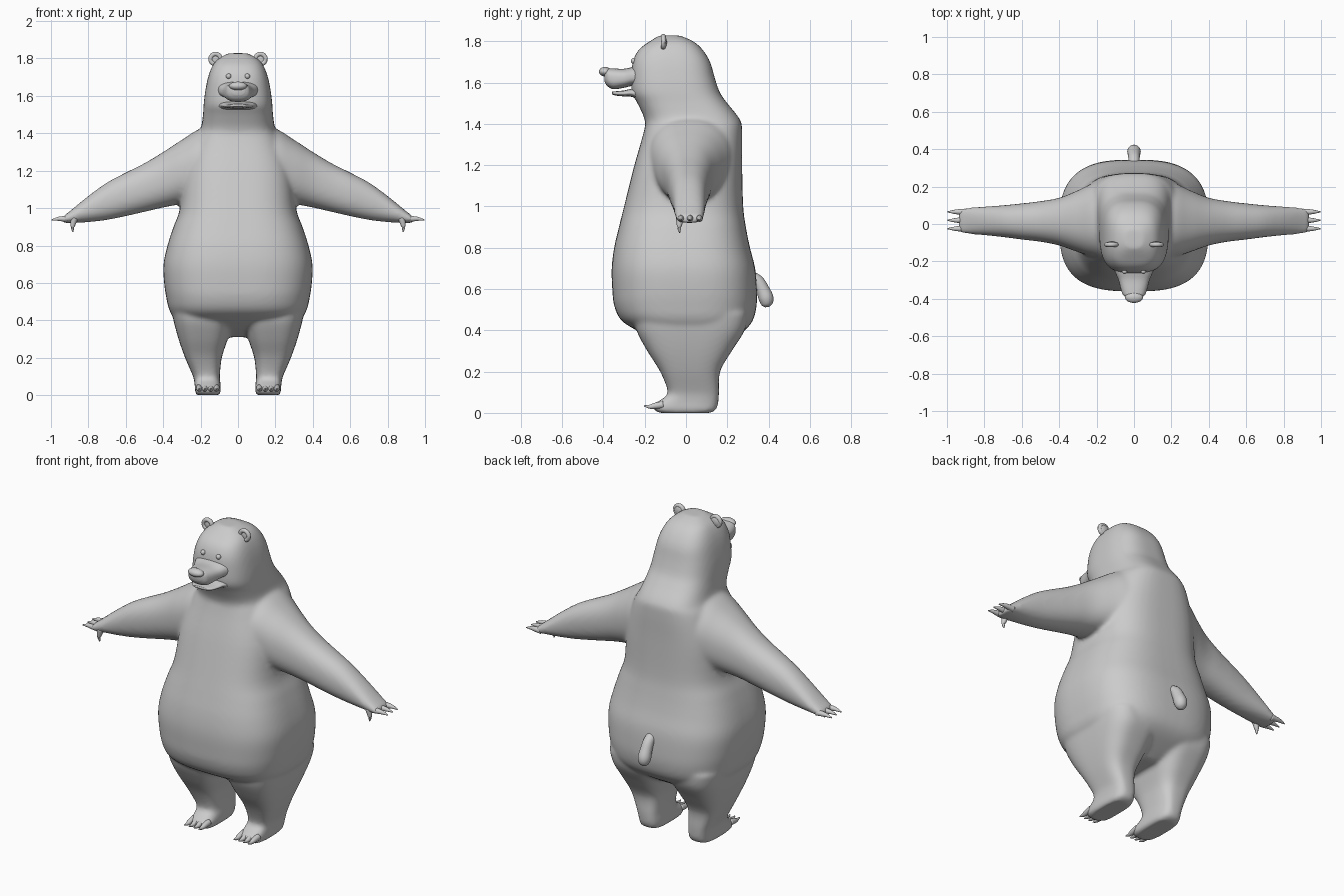
import bpy, bmesh, math
from mathutils import Vector, Matrix

if "Cube" in bpy.data.objects:
    bpy.data.objects.remove(bpy.data.objects["Cube"])


def spline(keys, steps):
    """Smoothly resample a list of equal-length tuples (Catmull-Rom)."""
    out = []
    for i in range(len(keys) - 1):
        k = [keys[max(i - 1, 0)], keys[i], keys[i + 1], keys[min(i + 2, len(keys) - 1)]]
        for j in range(steps):
            t = j / steps
            out.append([0.5 * (2 * b + (c - a) * t + (2 * a - 5 * b + 4 * c - d) * t * t
                        + (3 * b - a - 3 * c + d) * t ** 3) for a, b, c, d in zip(*k)])
    return out + [list(keys[-1])]


def skin(bm, rings):
    """Bridge rings of points and cap both ends."""
    rows = [[bm.verts.new(p) for p in r] for r in rings]
    n = len(rows[0])
    for a, b in zip(rows, rows[1:]):
        for i in range(n):
            bm.faces.new((a[i], a[(i + 1) % n], b[(i + 1) % n], b[i]))
    bm.faces.new(rows[0])
    bm.faces.new(rows[-1])


def loft(bm, keys, place, p=2.0, n=48, steps=4):
    """Superellipse sections (t, a_min, a_max, b_min, b_max) put in space by place(a, b, t)."""
    rings = []
    for t, a0, a1, b0, b1 in spline(keys, steps):
        ring = []
        for i in range(n):
            ang = 2 * math.pi * i / n
            c, s = math.cos(ang), math.sin(ang)
            a = math.copysign(abs(c) ** (2 / p), c)
            b = math.copysign(abs(s) ** (2 / p), s)
            ring.append(place((a0 + a1) / 2 + a * (a1 - a0) / 2, (b0 + b1) / 2 + b * (b1 - b0) / 2, t))
        rings.append(ring)
    skin(bm, rings)


def tube(bm, keys, n=14, steps=4):
    """Round tapered tube through (x, y, z, radius)."""
    pts = spline(keys, steps)
    rings = []
    for i, k in enumerate(pts):
        d = Vector(pts[min(i + 1, len(pts) - 1)][:3]) - Vector(pts[max(i - 1, 0)][:3])
        q = d.to_track_quat('Z', 'Y')
        rings.append([Vector(k[:3]) + q @ Vector((math.cos(2 * math.pi * j / n) * k[3],
                      math.sin(2 * math.pi * j / n) * k[3], 0)) for j in range(n)])
    skin(bm, rings)


def ball(bm, loc, size):
    bmesh.ops.create_uvsphere(bm, u_segments=24, v_segments=14, radius=1,
                              matrix=Matrix.Translation(loc) @ Matrix.Diagonal((*size, 1)))


def finish(bm, name):
    bmesh.ops.recalc_face_normals(bm, faces=bm.faces)
    me = bpy.data.meshes.new(name)
    bm.to_mesh(me)
    bm.free()
    me.shade_smooth()
    ob = bpy.data.objects.new(name, me)
    bpy.context.collection.objects.link(ob)
    return ob


# Torso and head: (z, half width, front y, back y)
bm = bmesh.new()
torso = [(.31, .06, -.04, .14), (.35, .19, -.14, .21), (.40, .32, -.24, .285), (.45, .365, -.315, .325),
         (.52, .383, -.348, .342), (.60, .395, -.357, .343), (.70, .398, -.36, .335),
         (.80, .377, -.348, .31), (.90, .345, -.325, .29), (1.0, .31, -.30, .277), (1.2, .29, -.25, .272),
         (1.36, .235, -.205, .272), (1.42, .20, -.20, .262), (1.50, .187, -.235, .20),
         (1.55, .184, -.262, .165), (1.62, .176, -.265, .14), (1.70, .160, -.258, .117),
         (1.76, .137, -.228, .08), (1.80, .105, -.175, .035), (1.828, .05, -.13, -.03)]
loft(bm, [(z, -w, w, f, b) for z, w, f, b in torso], lambda a, b, t: (a, b, t), p=2.9, n=72)

# Arms: (x, bottom z, top z, front y, back y); legs: (z, inner x, outer x, front y, back y)
arm = [(.10, 1.06, 1.43, -.18, .23), (.20, 1.03, 1.425, -.18, .225), (.30, 1.022, 1.365, -.15, .18),
       (.40, 1.003, 1.30, -.115, .14), (.50, .98, 1.24, -.095, .122), (.60, .957, 1.19, -.083, .11),
       (.70, .937, 1.137, -.07, .10), (.80, .925, 1.065, -.06, .093), (.90, .92, .983, -.052, .086),
       (.935, .922, .957, -.045, .08)]
leg = [(0, .10, .222, -.13, .12), (.015, .092, .23, -.155, .145), (.04, .092, .23, -.16, .155),
       (.065, .094, .233, -.12, .158), (.10, .097, .24, -.088, .16), (.20, .087, .283, -.125, .165),
       (.30, .055, .318, -.188, .222), (.40, .03, .345, -.24, .285), (.48, .03, .36, -.25, .30)]
for s in (-1, 1):
    loft(bm, arm, lambda a, b, t: (s * t, b, a), p=2.3)
    loft(bm, leg, lambda a, b, t: (s * a, b, t), p=3.2)
body = finish(bm, "body")
rm = body.modifiers.new("merge", 'REMESH')
rm.mode, rm.voxel_size, rm.use_smooth_shade = 'VOXEL', .011, True
sm = body.modifiers.new("soften", 'SMOOTH')
sm.factor, sm.iterations = .5, 10

# Upper muzzle and lower jaw: (y, half width, bottom z, top z)
for name, keys in (
        ("muzzle", [(-.20, .125, 1.575, 1.69), (-.26, .10, 1.583, 1.675), (-.30, .083, 1.575, 1.667),
                    (-.35, .07, 1.568, 1.668), (-.38, .058, 1.582, 1.668), (-.395, .035, 1.605, 1.66)]),
        ("lower_jaw", [(-.20, .12, 1.50, 1.57), (-.26, .095, 1.53, 1.57), (-.30, .08, 1.533, 1.562),
                       (-.34, .064, 1.537, 1.558), (-.358, .04, 1.543, 1.556)])):
    bm = bmesh.new()
    loft(bm, [(y, -w, w, z0, z1) for y, w, z0, z1 in keys], lambda a, b, t: (a, t, b), p=2.5)
    finish(bm, name)

# Nose
bm = bmesh.new()
ball(bm, (0, -.392, 1.653), (.048, .03, .023))
finish(bm, "nose")

# Ears (rim plus thin centre) and eyes
ears, eyes = bmesh.new(), bmesh.new()
for s in (-1, 1):
    rim = [(s * .12 + .027 * math.cos(a), -.11, 1.797 + .027 * math.sin(a), .012)
           for a in [math.radians(-70 + 20 * i) for i in range(17)]]
    tube(ears, rim, steps=2)
    ball(ears, (s * .12, -.105, 1.795), (.03, .012, .03))
    ball(eyes, (s * .05, -.253, 1.705), (.014, .014, .014))
finish(ears, "ears")
finish(eyes, "eyes")

# Tail
bm = bmesh.new()
tube(bm, [(0, .29, .67, .03), (0, .345, .64, .03), (0, .372, .595, .033), (0, .388, .555, .036),
          (0, .391, .525, .026), (0, .392, .512, .008)], n=24)
finish(bm, "tail")

# Claws on hands and feet
hands, feet = bmesh.new(), bmesh.new()
for s in (-1, 1):
    for y in (-.025, .02, .065):
        tube(hands, [(s * .90, y, .942, .017), (s * .94, y, .943, .014), (s * .965, y, .942, .01),
                     (s * .997, y, .936, .003)])
    tube(hands, [(s * .875, -.03, .945, .02), (s * .882, -.032, .915, .014),
                 (s * .885, -.033, .895, .009), (s * .882, -.03, .873, .003)])
    for x in (.115, .146, .177, .208):
        tube(feet, [(s * x, -.11, .04, .018), (s * x, -.15, .034, .015), (s * x, -.175, .03, .010),
                    (s * x, -.203, .034, .003)])
finish(hands, "hand_claws")
finish(feet, "foot_claws")
